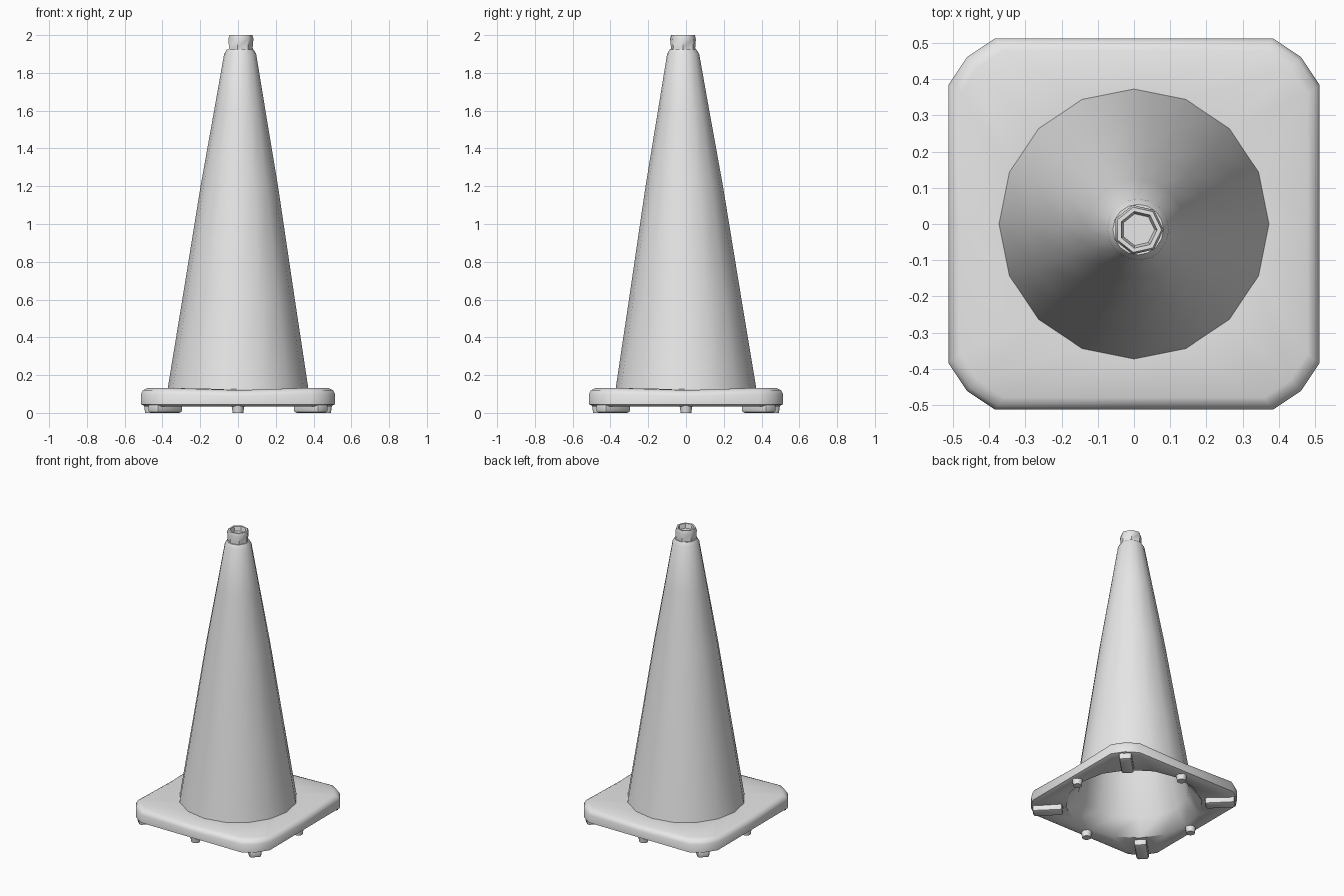
import bpy, bmesh, math
from mathutils import Matrix, Vector

cube = bpy.data.objects.get("Cube")
if cube:
    bpy.data.objects.remove(cube, do_unlink=True)

# Single plain rubber colour
grey = bpy.data.materials.new("light_grey")
grey.use_nodes = True
grey.diffuse_color = (0.8, 0.8, 0.8, 1)
grey.node_tree.nodes["Principled BSDF"].inputs["Base Color"].default_value = grey.diffuse_color


def lean(z):
    """The cone leans slightly towards its tip."""
    t = max(0, z - 0.13) / 1.87
    return Vector((0.012 * t, -0.016 * t, 0))


def circle(r, z, sides=16):
    step = math.tau / sides
    return [Vector((r * math.cos(i * step), r * math.sin(i * step), z)) + lean(z)
            for i in range(sides)]


def square(half, z, sag=0):
    """Square with chamfered corners; edge middles drop by sag."""
    quarter = [(1, 0), (1, 0.75), (0.9, 0.9), (0.75, 1)]
    return [Matrix.Rotation(q * math.pi / 2, 3, 'Z')
            @ Vector((x * half, y * half, z - (sag if y == 0 else 0)))
            for q in range(4) for x, y in quarter]


def finish(name, bm, angle):
    bmesh.ops.recalc_face_normals(bm, faces=bm.faces)
    mesh = bpy.data.meshes.new(name)
    bm.to_mesh(mesh)
    bm.free()
    mesh.materials.append(grey)
    obj = bpy.data.objects.new(name, mesh)
    bpy.context.collection.objects.link(obj)
    bpy.ops.object.select_all(action='DESELECT')
    obj.select_set(True)
    bpy.context.view_layer.objects.active = obj
    bpy.ops.object.shade_smooth_by_angle(angle=math.radians(angle))
    return obj


def loft(name, rings, angle=50):
    """Skin a list of rings and close both ends."""
    bm = bmesh.new()
    loops = [[bm.verts.new(p) for p in ring] for ring in rings]
    n = len(loops[0])
    for a, b in zip(loops, loops[1:]):
        for i in range(n):
            j = (i + 1) % n
            bm.faces.new((a[i], a[j], b[j], b[i]))
    bm.faces.new(loops[0])
    bm.faces.new(loops[-1])
    return finish(name, bm, angle)


# Hollow cone and square base as one skin: inside, underside, rim, outside
inside = [circle(r, z) for r, z in
          [(0.07, 1.86), (0.19, 1.2), (0.35, 0.14), (0.43, 0.04)]]
base = [square(0.49, 0.035), square(0.513, 0.045), square(0.513, 0.10, 0.01),
        square(0.503, 0.12, 0.01), square(0.48, 0.132, 0.012)]
outside = [circle(r, z) for r, z in
           [(0.373, 0.125), (0.298, 0.6), (0.205, 1.2), (0.136, 1.6),
            (0.085, 1.9), (0.07, 1.925)]]
loft("cone_and_base", inside + base + outside)

# Seven-sided tip with a flared lip and a shallow dimple
tip = [(0.073, 1.88), (0.066, 1.935), (0.07, 1.98), (0.064, 2.0),
       (0.052, 2.0), (0.045, 1.97)]
loft("tip", [circle(r, z, 7) for r, z in tip])

# Feet: long radial ribs under the corners, round pegs under the edge middles
for k, side in enumerate(("left", "back", "right", "front")):
    bm = bmesh.new()
    bmesh.ops.create_cone(bm, cap_ends=True, segments=10, radius1=0.028,
                          radius2=0.036, depth=0.05,
                          matrix=Matrix.Rotation(k * math.pi / 2, 4, 'Z')
                          @ Matrix.Translation((0.465, 0, 0.025)))
    finish(side + "_peg", bm, 40)

    bm = bmesh.new()
    turn = Matrix.Rotation((k + 0.5) * math.pi / 2, 4, 'Z')
    bmesh.ops.create_cube(bm, size=1, matrix=turn @ Matrix.Translation((0.545, 0, 0.03))
                          @ Matrix.Diagonal((0.19, 0.08, 0.06, 1)))
    bmesh.ops.bevel(bm, geom=bm.edges[:], offset=0.015, segments=2,
                    affect='EDGES', profile=0.5)
    finish("corner_foot_" + str(k + 1), bm, 40)
